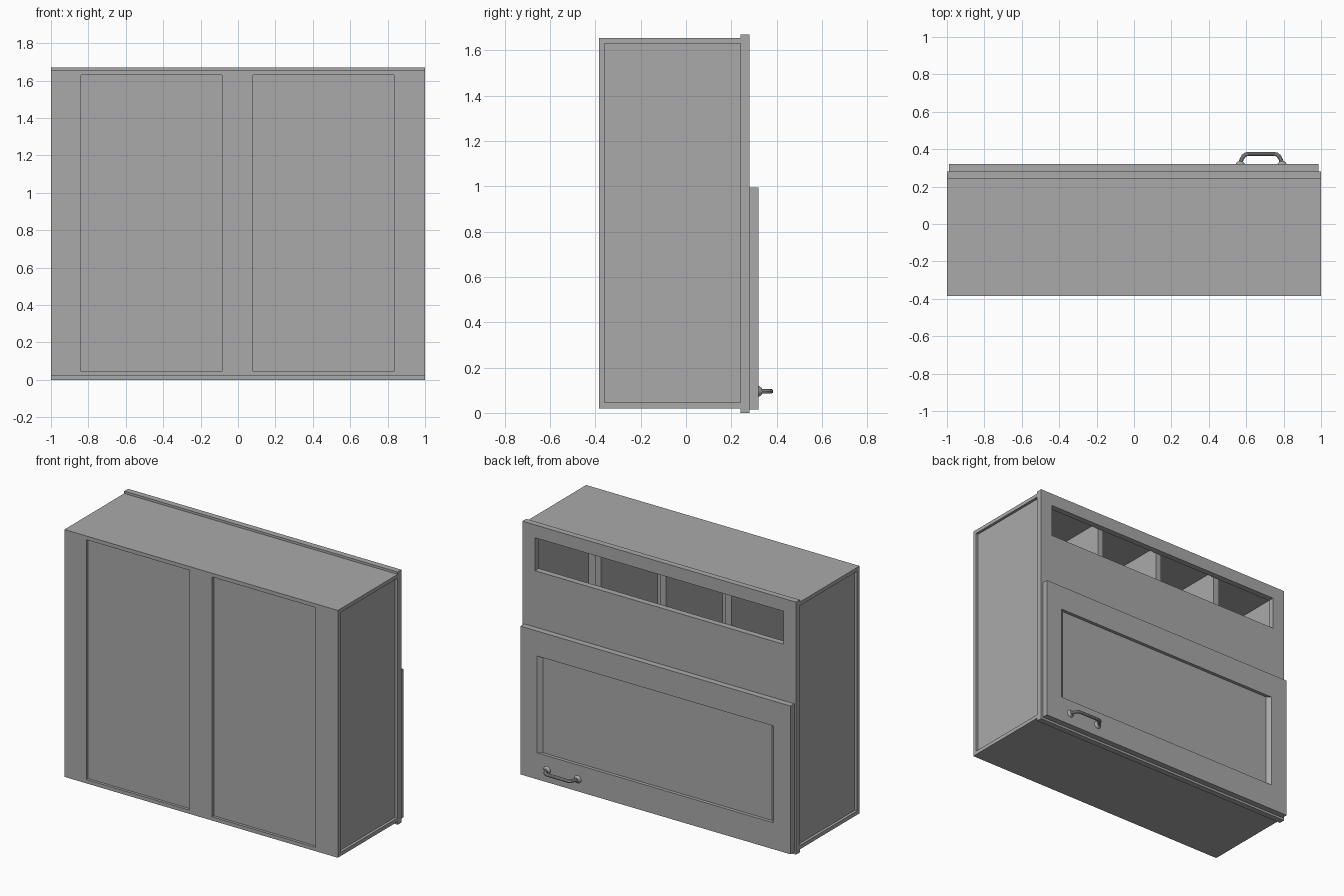
import bpy, bmesh
from mathutils import Vector

old = bpy.data.objects.get("Cube")
if old:
    bpy.data.objects.remove(old, do_unlink=True)

grey = bpy.data.materials.new("plain_grey")
grey.use_nodes = True
grey.diffuse_color = (0.4, 0.4, 0.4, 1)
grey.node_tree.nodes["Principled BSDF"].inputs["Base Color"].default_value = (0.4, 0.4, 0.4, 1)


def finish(name, bm):
    bmesh.ops.recalc_face_normals(bm, faces=bm.faces)
    mesh = bpy.data.meshes.new(name)
    bm.to_mesh(mesh)
    bm.free()
    mesh.materials.append(grey)
    obj = bpy.data.objects.new(name, mesh)
    bpy.context.collection.objects.link(obj)
    return obj


def box(name, x, y, z):
    """Box from (low, high) pairs on each axis."""
    bm = bmesh.new()
    bmesh.ops.create_cube(bm, size=1)
    for v in bm.verts:
        v.co = Vector([(a + b) / 2 + c * (b - a) for (a, b), c in zip((x, y, z), v.co)])
    return finish(name, bm)


def ring(name, outer, hole_back, hole_front, y_back, y_front):
    """Rectangular frame whose hole may taper; rectangles are x0, x1, z0, z1."""
    bm = bmesh.new()
    loops = []
    for (x0, x1, z0, z1), y in ((outer, y_front), (hole_front, y_front),
                                (hole_back, y_back), (outer, y_back)):
        loops.append([bm.verts.new((px, y, pz)) for px, pz in
                      ((x0, z0), (x1, z0), (x1, z1), (x0, z1))])
    for i in range(4):
        a, b = loops[i], loops[(i + 1) % 4]
        for j in range(4):
            k = (j + 1) % 4
            bm.faces.new((a[j], a[k], b[k], b[j]))
    return finish(name, bm)


BACK, INNER, FRONT = -0.385, -0.36, 0.24
LOW, HIGH, T = 0.02, 1.655, 0.025

# Carcass
box("top_panel", (-1, 1), (BACK, FRONT), (HIGH - T, HIGH))
box("bottom_panel", (-1, 1), (BACK, FRONT), (LOW, LOW + T))
for side, s in (("left", 1), ("right", -1)):
    box(side + "_side_panel", sorted((s * 0.96, s * 0.982)), (INNER, FRONT), (LOW + T, HIGH - T))

# Framed rear with two sunken panels
for name, span in (("right_stile", (-1, -0.84)), ("middle_stile", (-0.085, 0.08)),
                   ("left_stile", (0.835, 1))):
    box(name, span, (BACK, INNER), (LOW + T, HIGH - T))
box("sunken_panel", (-0.97, 0.97), (-0.367, -0.352), (LOW + T, HIGH - T))

# Face frame with the open cubbies behind it
hole = (-0.91, 0.91, 1.367, 1.585)
ring("face_frame", (-1, 1, 0, 1.67), hole, hole, FRONT, 0.28)
box("cubby_floor", (-0.96, 0.96), (-0.352, FRONT), (0.96, 0.985))
for i in (-1, 0, 1):
    c = i * 0.477
    box("cubby_divider", (c - 0.022, c + 0.022), (-0.352, FRONT), (0.985, HIGH - T))

# Backing closes the lower frame opening behind the door
ring("door_frame", (-0.988, 0.986, 0.015, 0.995), (-0.815, 0.815, 0.19, 0.83),
     (-0.865, 0.865, 0.19, 0.83), 0.28, 0.32)
box("door_panel", (-0.87, 0.87), (0.281, 0.298), (0.18, 0.84))

# Bow handle with round feet
HX, HZ = 0.68, 0.095
curve = bpy.data.curves.new("handle_bar", "CURVE")
curve.dimensions = "3D"
curve.bevel_depth = 0.011
curve.bevel_resolution = 3
curve.use_fill_caps = True
spline = curve.splines.new("POLY")
half = [(0.112, 0.32), (0.105, 0.345), (0.095, 0.362), (0.083, 0.372), (0.068, 0.374)]
path = [(HX - x, y) for x, y in half] + [(HX + x, y) for x, y in reversed(half)]
spline.points.add(len(path) - 1)
for p, (x, y) in zip(spline.points, path):
    p.co = (x, y, HZ, 1)
bar = bpy.data.objects.new("handle_bar", curve)
bpy.context.collection.objects.link(bar)
curve.materials.append(grey)
bpy.context.view_layer.objects.active = bar
bar.select_set(True)
bpy.ops.object.convert(target="MESH")
smooth = [bpy.context.object]

for s in (-1, 1):
    bpy.ops.mesh.primitive_cone_add(vertices=24, radius1=0.026, radius2=0.014, depth=0.016,
                                    location=(HX + s * 0.112, 0.327, HZ),
                                    rotation=(-1.5708, 0, 0))
    foot = bpy.context.object
    foot.name = "handle_foot"
    foot.data.materials.append(grey)
    smooth.append(foot)

bpy.ops.object.select_all(action="DESELECT")
for o in smooth:
    o.select_set(True)
bpy.ops.object.shade_smooth_by_angle()
